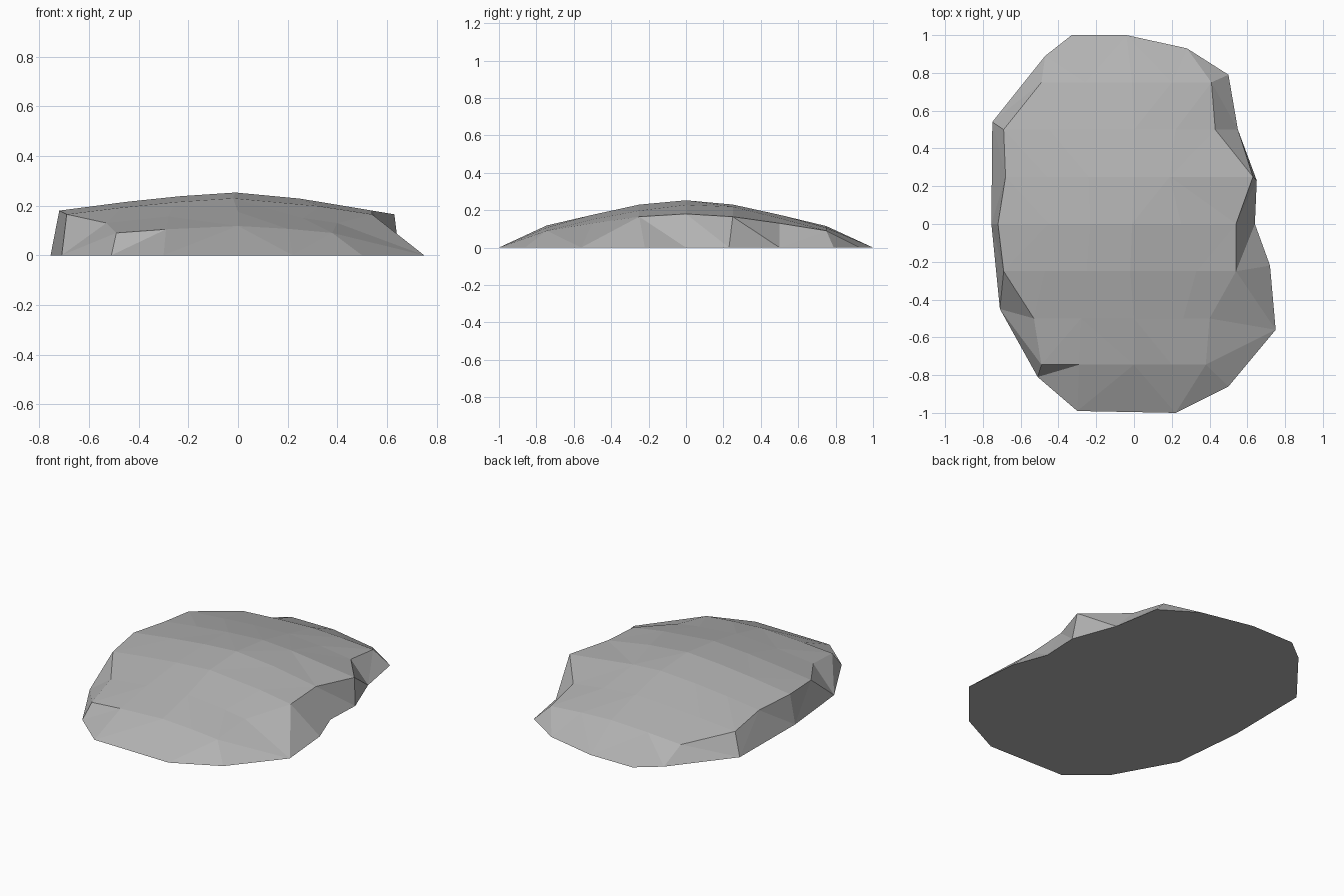
import bpy
import bmesh
from mathutils import Vector
from mathutils.geometry import delaunay_2d_cdt

if "Cube" in bpy.data.objects:
    bpy.data.objects.remove(bpy.data.objects["Cube"])

# Ground outline, clockwise from the back
outline = [(-0.33, 1), (-0.04, 1), (0.28, 0.93), (0.5, 0.79), (0.55, 0.5),
           (0.65, 0.23), (0.64, 0), (0.72, -0.22), (0.75, -0.56), (0.5, -0.86),
           (0.22, -1), (-0.3, -0.99), (-0.51, -0.81), (-0.71, -0.45),
           (-0.755, 0), (-0.75, 0.54), (-0.47, 0.89)]

# Rows across the rock: y, height at middle, height at rim, x positions
rows = [(0.75, 0.115, 0.09, (-0.49, -0.26, -0.01, 0.2, 0.41)),
        (0.50, 0.175, 0.13, (-0.69, -0.45, -0.24, 0, 0.22, 0.43)),
        (0.25, 0.23, 0.165, (-0.68, -0.46, -0.24, 0, 0.19, 0.63)),
        (0.00, 0.253, 0.18, (-0.72, -0.45, -0.23, -0.01, 0.25, 0.54)),
        (-0.25, 0.23, 0.165, (-0.69, -0.47, -0.25, -0.02, 0.33, 0.54)),
        (-0.50, 0.175, 0.13, (-0.53, -0.28, 0, 0.26, 0.4)),
        (-0.745, 0.118, 0.09, (-0.49, -0.29, 0, 0.2, 0.38))]

points = [Vector((x, y, 0)) for x, y in outline]
n = len(points)
edges = [(i, (i + 1) % n) for i in range(n)]

# Bulge each row upward and keep its ridge lines and the rim as creases
previous = None
for y, middle, rim, xs in rows:
    first = len(points)
    for x in xs:
        t = abs(x / (xs[0] if x < 0 else xs[-1]))
        points.append(Vector((x, y, middle + (rim - middle) * t ** 1.4)))
    last = len(points) - 1
    edges += [(i, i + 1) for i in range(first, last)]
    if previous:
        edges += [(previous[0], first), (previous[1], last)]
    previous = (first, last)

# Triangulate the top surface inside the outline
flat = [p.to_2d() for p in points]
_, _, faces, source, _, _ = delaunay_2d_cdt(flat, edges, [], 1, 1e-5)

bm = bmesh.new()
verts = [bm.verts.new(p) for p in points]
for face in faces:
    bm.faces.new([verts[source[i][0]] for i in face])
# Flat underside
bm.faces.new(verts[:n])
bmesh.ops.recalc_face_normals(bm, faces=bm.faces)
mesh = bpy.data.meshes.new("flat_rock")
bm.to_mesh(mesh)
bm.free()

# Stone colour
stone = bpy.data.materials.new("grey_stone")
stone.diffuse_color = (0.45, 0.45, 0.45, 1)
stone.use_nodes = True
stone.node_tree.nodes["Principled BSDF"].inputs["Base Color"].default_value = stone.diffuse_color
mesh.materials.append(stone)
rock = bpy.data.objects.new("flat_rock", mesh)
bpy.context.collection.objects.link(rock)
